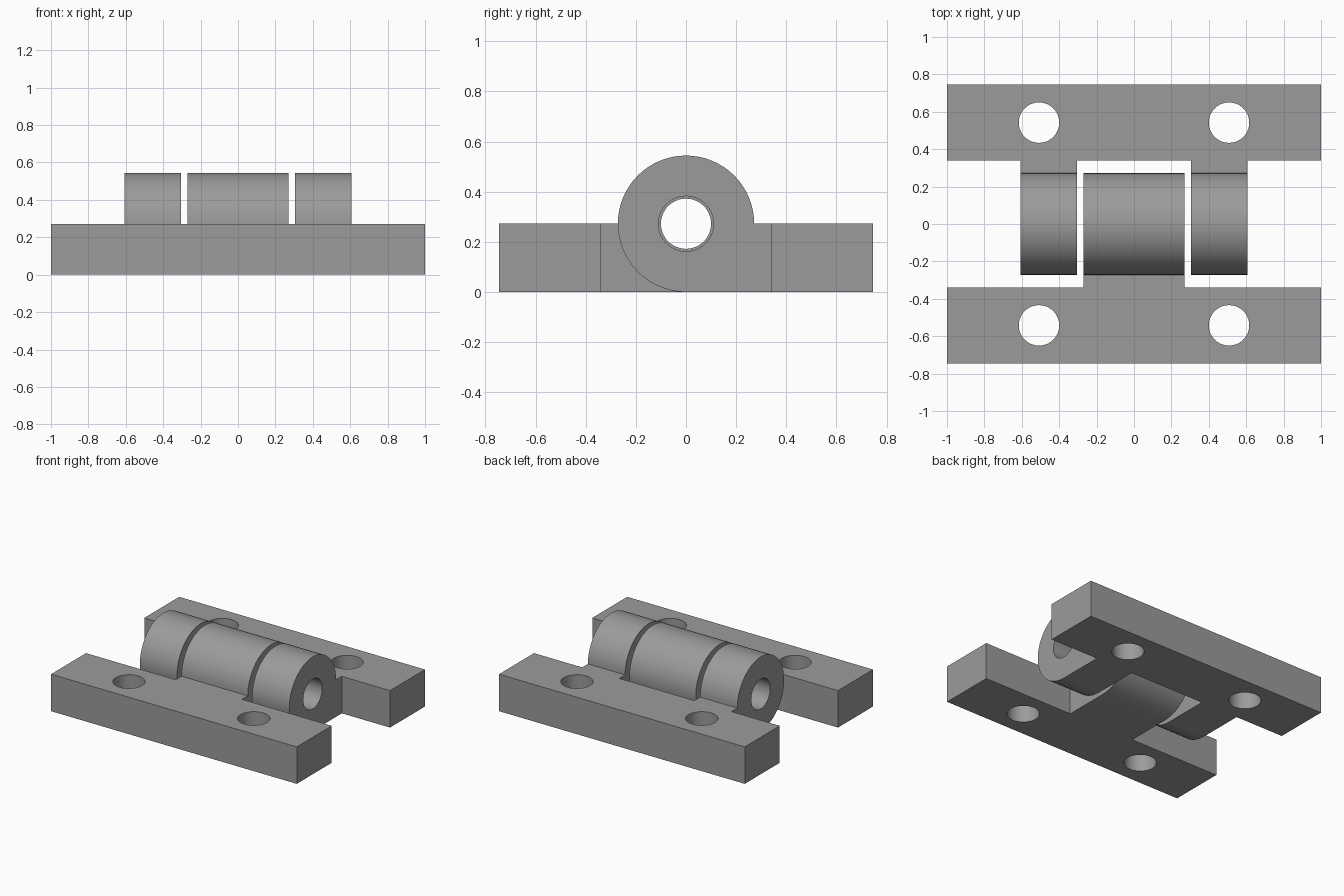
import bpy, bmesh, math
from mathutils import Matrix

if "Cube" in bpy.data.objects:
    bpy.data.objects.remove(bpy.data.objects["Cube"])

R = 0.272            # barrel radius, also leaf thickness and pin height
INNER, OUTER = 0.339, 0.745
SEG = 64

steel = bpy.data.materials.new("grey steel")
steel.diffuse_color = (0.33, 0.33, 0.33, 1)
steel.use_nodes = True
steel.node_tree.nodes["Principled BSDF"].inputs["Base Color"].default_value = steel.diffuse_color


def finish(bm, name):
    bmesh.ops.recalc_face_normals(bm, faces=bm.faces)
    mesh = bpy.data.meshes.new(name)
    bm.to_mesh(mesh)
    bm.free()
    mesh.materials.append(steel)
    ob = bpy.data.objects.new(name, mesh)
    bpy.context.collection.objects.link(ob)
    return ob


def prism(name, profile, vec):
    """Extrude a closed list of 3D points along vec."""
    bm = bmesh.new()
    face = bm.faces.new([bm.verts.new(p) for p in profile])
    new = bmesh.ops.extrude_face_region(bm, geom=[face])["geom"]
    bmesh.ops.translate(bm, vec=vec, verts=[v for v in new if isinstance(v, bmesh.types.BMVert)])
    return finish(bm, name)


def cylinder(name, r, depth, loc, along_x=False):
    bm = bmesh.new()
    m = Matrix.Translation(loc)
    if along_x:
        m = m @ Matrix.Rotation(math.pi / 2, 4, 'Y')
    bmesh.ops.create_cone(bm, cap_ends=True, segments=SEG, radius1=r, radius2=r, depth=depth, matrix=m)
    return finish(bm, name)


def combine(ob, tool, operation):
    mod = ob.modifiers.new("cut", 'BOOLEAN')
    mod.operation, mod.object, mod.solver = operation, tool, 'EXACT'
    bpy.context.view_layer.objects.active = ob
    bpy.ops.object.modifier_apply(modifier=mod.name)
    bpy.data.objects.remove(tool)


def knuckle(x0, x1, side):
    """Barrel with a solid web running back into the leaf on the given y side."""
    pts = []
    for i in range(49):
        a = math.radians(270 * i / 48)
        pts.append((x0, side * R * math.cos(a), R + R * math.sin(a)))
    pts += [(x0, side * (INNER + 0.1), 0), (x0, side * (INNER + 0.1), R)]
    return prism("knuckle", pts, (x1 - x0, 0, 0))


def leaf(name, side, spans, bore):
    y0, y1 = side * INNER, side * OUTER
    ob = prism(name, [(-1, y0, 0), (1, y0, 0), (1, y1, 0), (-1, y1, 0)], (0, 0, R))
    for x0, x1 in spans:
        combine(ob, knuckle(x0, x1, side), 'UNION')
    # pin bore and screw holes
    combine(ob, cylinder("bore", bore, 3, (0, 0, R), True), 'DIFFERENCE')
    for x in (-0.508, 0.508):
        combine(ob, cylinder("screw_hole", 0.108, 1, (x, side * 0.542, R / 2)), 'DIFFERENCE')
    bpy.ops.object.select_all(action='DESELECT')
    ob.select_set(True)
    bpy.context.view_layer.objects.active = ob
    bpy.ops.object.shade_smooth_by_angle(angle=math.radians(30))


# front leaf carries the middle knuckle, back leaf the two outer ones
leaf("front_leaf", -1, [(-0.27, 0.27)], 0.10)
leaf("back_leaf", 1, [(-0.608, -0.305), (0.305, 0.608)], 0.11)
